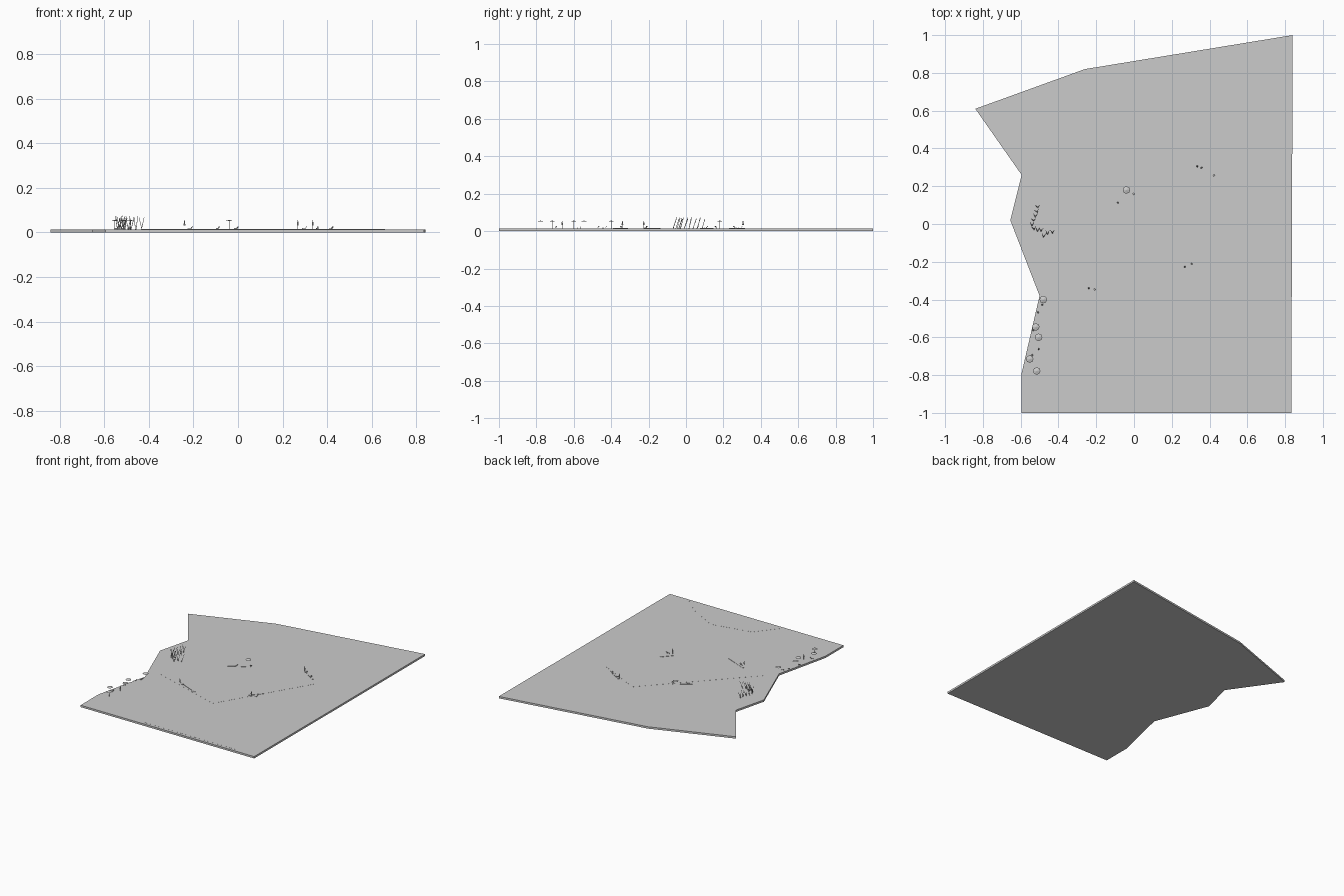
import bpy, bmesh, math, random
from mathutils import Vector

if "Cube" in bpy.data.objects:
    bpy.data.objects.remove(bpy.data.objects["Cube"])

random.seed(4)
TOP = 0.0145


def finish(name, bm):
    bmesh.ops.recalc_face_normals(bm, faces=bm.faces)
    me = bpy.data.meshes.new(name)
    bm.to_mesh(me)
    bm.free()
    ob = bpy.data.objects.new(name, me)
    bpy.context.collection.objects.link(ob)
    return ob


def plate(name, pts, z0, z1):
    bm = bmesh.new()
    f = bm.faces.new([bm.verts.new((x, y, z0)) for x, y in pts])
    top = bmesh.ops.extrude_face_region(bm, geom=[f])["geom"]
    bmesh.ops.translate(bm, vec=(0, 0, z1 - z0),
                        verts=[v for v in top if isinstance(v, bmesh.types.BMVert)])
    return finish(name, bm)


def rod(bm, a, b, r1, r2, n=6):
    a, b = Vector(a), Vector(b)
    d = b - a
    m = d.to_track_quat('Z', 'Y').to_matrix().to_4x4()
    m.translation = (a + b) / 2
    bmesh.ops.create_cone(bm, cap_ends=True, segments=n, radius1=r1,
                          radius2=r2, depth=d.length, matrix=m)


# island slab
plate("ground_slab", [(-.84, .61), (-.595, .26), (-.655, .02), (-.5, -.38),
                      (-.595, -.79), (-.595, -1), (.833, -1), (.84, 1), (-.26, .82)], 0, TOP - .0005)

# very thin ground patches
plate("middle_patch", [(-.43, -.29), (.118, -.466), (.515, .2), (.19, .36)], .01, TOP)
plate("south_patch", [(-.1, -.98), (.03, -.82), (.33, -.76), (.55, -.88), (.66, -.98)], .01, TOP)

# low strips lying on the sand
for i, (x0, y0, x1, y1) in enumerate([(-.14, .08, -.035, .144), (-.25, -.315, -.085, -.385),
                                      (.24, -.22, .31, -.14), (.34, .31, .45, .235)]):
    d = Vector((y0 - y1, x1 - x0)).normalized() * .005
    plate(f"sand_strip_{i}", [(x0 - d.x, y0 - d.y), (x1 - d.x, y1 - d.y),
                              (x1 + d.x, y1 + d.y), (x0 + d.x, y0 + d.y)], .01, TOP + .002)

# open parasols: shallow cone on a thin pole
for i, (x, y) in enumerate([(-.04, .18), (-.48, -.4), (-.52, -.545), (-.505, -.6),
                            (-.552, -.715), (-.515, -.778)]):
    bm = bmesh.new()
    rod(bm, (x, y, .0505), (x, y, .056), .02, .0015, 8)
    rod(bm, (x, y, .01), (x, y, .057), .0009, .0009, 5)
    finish(f"open_parasol_{i}", bm)

# closed parasols: slim folded canopy on a pole
for i, (x, y) in enumerate([(-.24, -.34), (.268, -.226), (.335, .305), (-.505, -.662)]):
    bm = bmesh.new()
    rod(bm, (x, y, .01), (x, y, .055), .0009, .0009, 5)
    rod(bm, (x, y, .032), (x, y, .054), .005, .0015, 6)
    finish(f"closed_parasol_{i}", bm)

# loungers: seat, raised back and legs
for i, (x, y, ang) in enumerate([(-.215, -.343, -25), (.298, -.214, 25), (.356, .29, 80), (.418, .264, -50),
                                 (-.008, .165, -45), (-.09, .106, 60), (-.545, -.7, 40),
                                 (-.512, -.475, 60), (-.488, -.435, 70), (-.535, -.57, 80)]):
    a = math.radians(ang)
    bm = bmesh.new()
    prof = [(-.011, .0195), (.004, .0195), (.012, .027)]

    def place(u, w, z):
        return (x + u * math.cos(a) - w * math.sin(a), y + u * math.sin(a) + w * math.cos(a), z)
    for (u0, z0), (u1, z1) in zip(prof, prof[1:]):
        v = [bm.verts.new(place(u, w, z)) for u, w, z in
             ((u0, -.004, z0), (u1, -.004, z1), (u1, .004, z1), (u0, .004, z0))]
        f = bm.faces.new(v)
        g = bmesh.ops.extrude_face_region(bm, geom=[f])["geom"]
        bmesh.ops.translate(bm, vec=(0, 0, -.001), verts=[q for q in g if isinstance(q, bmesh.types.BMVert)])
    for u in (-.009, .004):
        for w in (-.0033, .0033):
            rod(bm, place(u, w, .013), place(u, w, .0195), .0006, .0006, 4)
    finish(f"lounger_{i}", bm)

# cluster of leaning crossed poles
bm = bmesh.new()
for x, y in [(-.51, .093), (-.515, .068), (-.522, .046), (-.532, .022), (-.54, .0), (-.53, -.022),
             (-.51, -.03), (-.492, -.03), (-.478, -.06), (-.458, -.045), (-.432, -.04)]:
    for s in (-1, 1):
        a = random.uniform(.5, 1.3)
        dx, dy = s * .011 * math.cos(a), .011 * math.sin(a)
        ox = s * .005
        rod(bm, (x - dx + ox, y - dy, .012), (x + dx + ox, y + dy, random.uniform(.062, .076)),
            .0014, .0012, 5)
finish("leaning_poles", bm)
